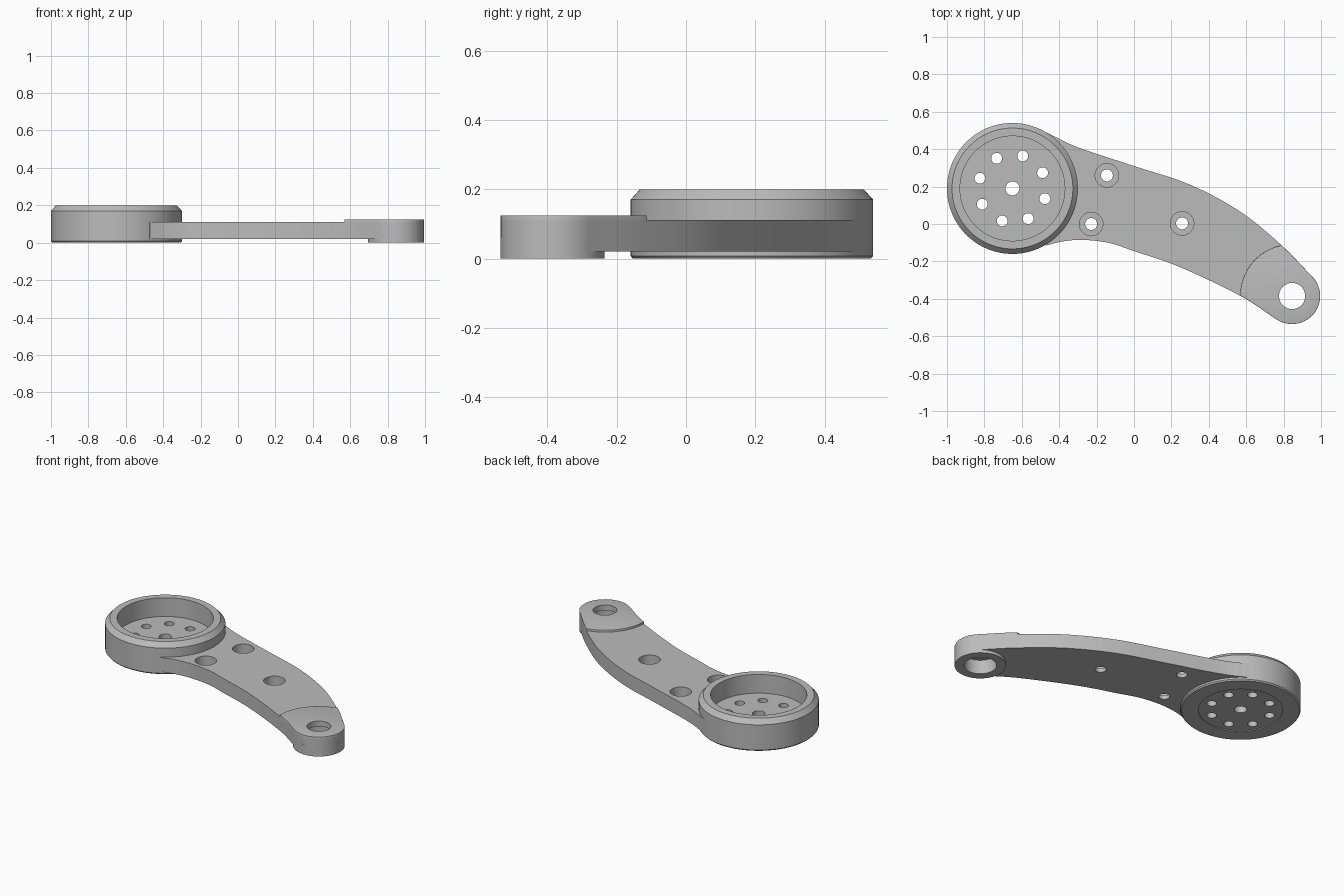
import bpy, bmesh, math
from mathutils import Vector

cube = bpy.data.objects.get("Cube")
if cube:
    bpy.data.objects.remove(cube, do_unlink=True)

HUB = Vector((-0.65, 0.19))
TIP = Vector((0.845, -0.385))

grey = bpy.data.materials.new("plain grey")
grey.use_nodes = True
colour = (0.50, 0.50, 0.50, 1)
grey.diffuse_color = colour
grey.node_tree.nodes["Principled BSDF"].inputs["Base Color"].default_value = colour


def make_object(name, bm):
    bmesh.ops.recalc_face_normals(bm, faces=bm.faces)
    mesh = bpy.data.meshes.new(name)
    bm.to_mesh(mesh)
    bm.free()
    obj = bpy.data.objects.new(name, mesh)
    bpy.context.collection.objects.link(obj)
    mesh.materials.append(grey)
    return obj


def lathe(name, centre, profile, steps=96):
    """Spin a closed (radius, height) profile around a vertical axis."""
    bm = bmesh.new()
    verts = [bm.verts.new((centre[0] + r, centre[1], z)) for r, z in profile]
    edges = [bm.edges.new(pair) for pair in zip(verts, verts[1:])]
    bmesh.ops.spin(bm, geom=verts + edges, cent=(*centre, 0), axis=(0, 0, 1),
                   angle=math.tau, steps=steps, use_merge=True)
    bmesh.ops.remove_doubles(bm, verts=bm.verts, dist=0.0001)
    return make_object(name, bm)


def cylinder(name, centre, radius, low, high, steps=96):
    return lathe(name, centre, [(0, low), (radius, low), (radius, high), (0, high)], steps)


def prism(name, outline, low, high):
    bm = bmesh.new()
    face = bm.faces.new([bm.verts.new((p.x, p.y, low)) for p in outline])
    top = bmesh.ops.extrude_face_region(bm, geom=[face])
    moved = [v for v in top["geom"] if isinstance(v, bmesh.types.BMVert)]
    bmesh.ops.translate(bm, verts=moved, vec=(0, 0, high - low))
    return make_object(name, bm)


def apply_modifier(obj, mod):
    bpy.context.view_layer.objects.active = obj
    bpy.ops.object.modifier_apply(modifier=mod.name)


def combine(obj, tools, operation="DIFFERENCE"):
    for tool in tools:
        mod = obj.modifiers.new("cut", "BOOLEAN")
        mod.operation, mod.solver, mod.object = operation, "EXACT", tool
        apply_modifier(obj, mod)


def smooth_curve(points, steps=10):
    """Catmull-Rom curve through the points."""
    pts = [Vector(p) for p in points]
    pts = [2 * pts[0] - pts[1]] + pts + [2 * pts[-1] - pts[-2]]
    out = []
    for a, b, c, d in zip(pts, pts[1:], pts[2:], pts[3:]):
        for i in range(steps):
            t = i / steps
            out.append(0.5 * (2 * b + (c - a) * t + (2 * a - 5 * b + 4 * c - d) * t ** 2
                              + (3 * b - a - 3 * c + d) * t ** 3))
    return out + [pts[-2]]


# Arm outline: back edge, round tip, front edge
back_edge = smooth_curve([(-0.47, 0.49), (-0.3, 0.41), (0, 0.31), (0.3, 0.21),
                          (0.57, 0.065), (0.79, -0.115), (0.951, -0.279)])
front_edge = smooth_curve([(0.761, -0.51), (0.57, -0.385), (0.245, -0.23), (0, -0.145),
                           (-0.13, -0.102), (-0.27, -0.085), (-0.38, -0.093), (-0.47, -0.115)])
angles = [math.radians(45 - 169 * i / 32) for i in range(1, 32)]
tip_arc = [TIP + 0.15 * Vector((math.cos(a), math.sin(a))) for a in angles]
inner_end = [Vector((-0.55, -0.05)), Vector((-0.55, 0.43))]
outline = back_edge + tip_arc + front_edge + inner_end

# Cup-shaped hub
hub = lathe("hub", HUB, [(0, 0.005), (0.245, 0.005), (0.245, 0), (0.343, 0), (0.35, 0.008),
                         (0.35, 0.17), (0.323, 0.2), (0.28, 0.2), (0.28, 0.08), (0, 0.08)], 128)
arm = prism("arm", outline, 0.02, 0.112)
tip_boss = cylinder("tip_boss", TIP, 0.15, 0, 0.06)

# Raised pad on the tip, with softened edges
tip_pad = prism("tip_pad", outline, 0.05, 0.125)
pad_limit = cylinder("pad_limit", TIP, 0.277, -0.1, 0.3)
combine(tip_pad, [pad_limit], "INTERSECT")
bevel = tip_pad.modifiers.new("soft edge", "BEVEL")
bevel.width, bevel.segments = 0.0125, 3
bevel.limit_method, bevel.angle_limit = "ANGLE", math.radians(50)
apply_modifier(tip_pad, bevel)

# Hub holes: one centre hole and a ring of eight
hub_tools = [cylinder("hub_centre_cutter", HUB, 0.037, -0.1, 0.3, 32)]
for i in range(8):
    a = math.radians(27.5 + 45 * i)
    spot = HUB + 0.182 * Vector((math.cos(a), math.sin(a)))
    hub_tools.append(cylinder("hub_ring_cutter", spot, 0.029, -0.1, 0.3, 32))
combine(hub, hub_tools)

# Counterbored arm holes, and the socket that clears the hub
arm_tools = [cylinder("hub_clearance_cutter", HUB, 0.335, -0.1, 0.3)]
for spot in [(-0.145, 0.26), (-0.229, 0), (0.257, 0.003)]:
    arm_tools.append(lathe("arm_hole_cutter", spot, [(0, -0.1), (0.032, -0.1), (0.032, 0.045),
                                                     (0.063, 0.045), (0.063, 0.3), (0, 0.3)], 48))
# Stepped tip hole, wider below
tip_tool = lathe("tip_hole_cutter", TIP, [(0, -0.1), (0.095, -0.1), (0.095, 0.09),
                                          (0.07, 0.09), (0.07, 0.3), (0, 0.3)], 64)
combine(arm, arm_tools + [tip_tool])
combine(tip_pad, [tip_tool])
combine(tip_boss, [tip_tool])

for tool in hub_tools + arm_tools + [tip_tool, pad_limit]:
    bpy.data.objects.remove(tool, do_unlink=True)

# Smooth round walls, keep edges sharp
bpy.ops.object.select_all(action="DESELECT")
for part in (hub, arm, tip_boss, tip_pad):
    part.select_set(True)
bpy.context.view_layer.objects.active = hub
bpy.ops.object.shade_smooth_by_angle(angle=math.radians(30))
